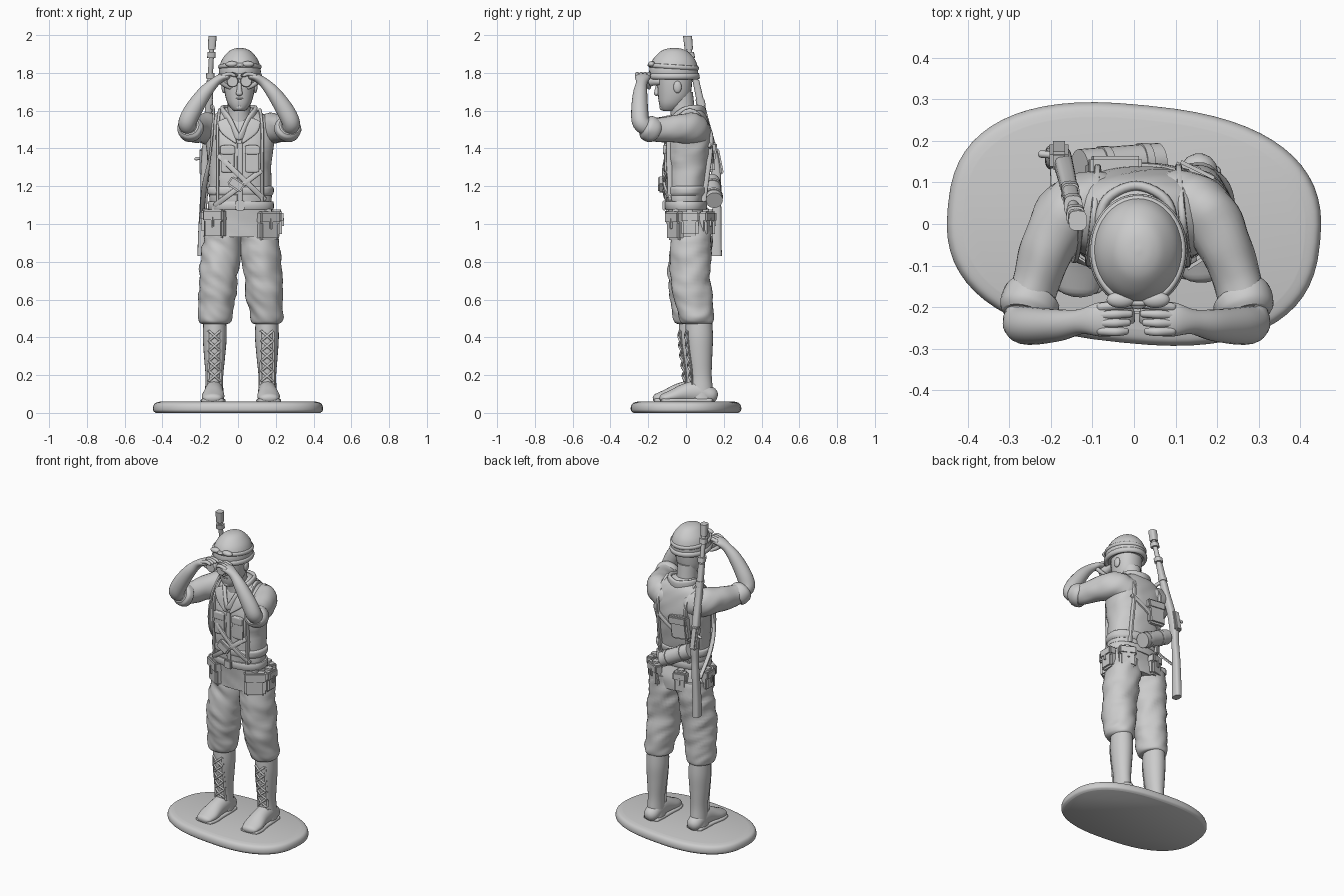
import bpy, bmesh, math
from mathutils import Vector, Matrix, noise

CX = 0.015  # centre line of the lower body


def finish(name, bm, sharp=0.8):
    bmesh.ops.recalc_face_normals(bm, faces=bm.faces)
    for f in bm.faces:
        f.smooth = True
    for e in bm.edges:
        e.smooth = e.calc_face_angle(0) < sharp
    me = bpy.data.meshes.new(name)
    bm.to_mesh(me)
    bm.free()
    ob = bpy.data.objects.new(name, me)
    bpy.context.collection.objects.link(ob)
    return ob


def catmull(pts, sub, closed):
    n, out = len(pts), []
    get = lambda i: pts[i % n] if closed else pts[max(0, min(n - 1, i))]
    for i in range(n if closed else n - 1):
        a, b, c, d = get(i - 1), get(i), get(i + 1), get(i + 2)
        for k in range(sub):
            t = k / sub
            out.append([0.5 * (2 * q + (r - p) * t + (2 * p - 5 * q + 4 * r - s) * t * t
                        + (3 * q - p - 3 * r + s) * t ** 3) for p, q, r, s in zip(a, b, c, d)])
    return out if closed else out + [list(pts[-1])]


def tube(name, pts, up=None, n=2.0, seg=24, sub=5, ends=False, fold=0, closed=False):
    """Skin through (x, y, z, ra, rb); up=None keeps the sections horizontal."""
    P = catmull(pts, sub, closed)
    m, rings = len(P), []
    for i, p in enumerate(P):
        lo, hi = (P[i - 1], P[(i + 1) % m]) if closed else (P[max(0, i - 1)], P[min(m - 1, i + 1)])
        t = (Vector(hi[:3]) - Vector(lo[:3])).normalized()
        if up is None:
            a, b = Vector((1, 0, 0)), Vector((0, 1, 0))
        else:
            a = t.cross(Vector(up)).normalized()
            b = a.cross(t)
        rings.append([Vector(p[:3]), a, b, p[3], p[4], t])
    if ends and not closed:
        for at, sg in ((0, -1), (-1, 1)):
            c, a, b, ra, rb, t = rings[at]
            for s in (0.4, 0.75, 0.95):
                k = math.sqrt(1 - s * s)
                r = [c + t * (sg * s * min(ra, rb)), a, b, ra * k, rb * k, t]
                rings.insert(0, r) if sg < 0 else rings.append(r)
    bm, vs = bmesh.new(), []
    for c, a, b, ra, rb, t in rings:
        row = []
        for j in range(seg):
            w = 2 * math.pi * j / seg
            u, v = (math.copysign(abs(f(w)) ** (2 / n), f(w)) for f in (math.cos, math.sin))
            d = a * (u * ra) + b * (v * rb)
            if fold:
                q = c + d
                d *= 1 + fold * noise.noise(Vector((q.x * 11, q.y * 11, q.z * 20 + q.x * 14)))
            row.append(bm.verts.new(c + d))
        vs.append(row)
    for i in range(len(vs) if closed else len(vs) - 1):
        A, B = vs[i], vs[(i + 1) % len(vs)]
        for j in range(seg):
            bm.faces.new((A[j], A[(j + 1) % seg], B[(j + 1) % seg], B[j]))
    if not closed:
        bm.faces.new(vs[0])
        bm.faces.new(vs[-1])
    return finish(name, bm)


def box(name, loc, size, rot=(0, 0, 0), bev=0.012):
    bm = bmesh.new()
    bmesh.ops.create_cube(bm, size=1, matrix=Matrix.Diagonal((*size, 1)))
    bmesh.ops.bevel(bm, geom=bm.edges[:], offset=min(bev, min(size) * 0.4), segments=2, affect='EDGES')
    ob = finish(name, bm)
    ob.location, ob.rotation_euler = loc, rot
    return ob


def ball(name, loc, size):
    bm = bmesh.new()
    bmesh.ops.create_uvsphere(bm, u_segments=20, v_segments=12, radius=1, matrix=Matrix.Diagonal((*size, 1)))
    ob = finish(name, bm)
    ob.location = loc
    return ob


def surf(rings, x, z, side=-1, off=0.0, n=2.3):
    """Point on the front (-1) or back (1) of a stack of sections."""
    R = sorted(rings, key=lambda r: r[2])
    for a, b in zip(R, R[1:]):
        if a[2] <= z <= b[2]:
            t = (z - a[2]) / (b[2] - a[2])
            cx, cy, _, rx, ry = (p + (q - p) * t for p, q in zip(a, b))
            k = min(0.97, abs((x - cx) / rx))
            return (x, cy + side * (ry * (1 - k ** n) ** (1 / n) + off), z)


# moulded base
base = tube("base", [(0, 0, 0, .435, .272), (0, 0, .012, .448, .285), (0, 0, .035, .448, .285),
                     (0, 0, .052, .437, .274), (0, 0, .06, .41, .25)], n=2.5, seg=64)
base.rotation_euler.z = -0.1

# jacket body, belt and waist roll
torso = [(.02, .02, .93, .188, .105), (.02, .02, 1.0, .185, .108), (.015, 0, 1.09, .162, .098),
         (.012, 0, 1.15, .166, .104), (.01, .01, 1.3, .166, .118), (.012, .015, 1.42, .18, .124),
         (.01, .02, 1.52, .182, .104), (.007, .025, 1.58, .13, .08), (.005, .02, 1.62, .06, .05)]
tube("jacket", torso, n=2.3, seg=48, sub=6, fold=.04)
tube("belt", [(.015, 0, 1.075, .168, .105), (.015, 0, 1.08, .174, .111),
              (.015, 0, 1.115, .174, .112), (.014, 0, 1.12, .168, .106)], n=2.3, seg=48, sub=2)
tube("waist_roll", [(.013, .002, 1.15, .165, .104), (.013, .002, 1.165, .175, .113),
                    (.013, .003, 1.19, .175, .114), (.013, .004, 1.2, .165, .106)], n=2.3, seg=48, fold=.03)
box("buckle", (.01, -.115, 1.098), (.05, .02, .055), bev=.006)

# legs, boots and laces; the leg on -x stands a little forward
for s, side in ((-1, "right"), (1, "left")):
    f = -.035 if s < 0 else 0
    X = lambda d: CX + s * d
    tube(side + "_trouser", [(X(.085), .03, 1.0, .1, .1), (X(.1), .03, .9, .104, .108),
         (X(.112), .025 + f * .3, .78, .104, .107), (X(.124), .03 + f * .5, .65, .1, .104),
         (X(.133), .045 + f * .8, .55, .092, .095), (X(.137), .055 + f, .495, .085, .09),
         (X(.137), .058 + f, .475, .075, .08), (X(.137), .06 + f, .47, .055, .06)], seg=36, sub=7, fold=.12)
    boot = [(X(.138), .068 + f, .49, .06, .07), (X(.138), .07 + f, .4, .063, .073), (X(.139), .073 + f, .3, .056, .066),
            (X(.14), .078 + f, .2, .047, .058), (X(.141), .08 + f, .13, .048, .062), (X(.141), .08 + f, .07, .052, .068)]
    tube(side + "_boot", boot)
    foot = [(.141, .125, .095, .046, .045), (.141, .07, .11, .05, .062), (.143, 0, .105, .052, .052),
            (.147, -.07, .088, .06, .036), (.15, -.115, .078, .052, .026)]
    tube(side + "_foot", [(X(d), y + f, z, a, b) for d, y, z, a, b in foot], up=(0, 0, 1), ends=True)
    tube(side + "_sole", [(X(d), y * 1.05 + f, .065, a + .006, .014) for d, y, z, a, b in foot],
         up=(0, 0, 1), n=3, ends=True)
    for i in range(5):
        z0 = .17 + i * .053
        for d in (-1, 1):
            q = [surf(boot, X(.139) + d * k * .028, z0 + (k + 1) * .025, -1, .002, 2) for k in (-1, 0, 1)]
            tube(side + "_lace", [(*p, .0065, .0065) for p in q], up=(0, 1, 0), seg=8, sub=3, ends=True)
    for d in (-.033, .033):
        q = [surf(boot, X(.139) + d, z, -1, 0, 2) for z in (.15, .25, .35, .43)]
        tube(side + "_boot_edge", [(*p, .007, .005) for p in q], up=(0, 1, 0), seg=8, ends=True)

# neck, head, face
tube("neck", [(.005, 0, 1.5, .08, .075), (.005, -.015, 1.58, .062, .066), (.006, -.03, 1.7, .06, .066)])
tube("head", [(.007, -.09, 1.597, .02, .022), (.007, -.087, 1.605, .037, .043), (.007, -.076, 1.635, .06, .066),
              (.007, -.063, 1.68, .075, .085), (.008, -.06, 1.74, .083, .092), (.009, -.06, 1.8, .085, .095)], n=2.2)
tube("nose", [(.007, -.146, 1.75, .01, .008), (.007, -.153, 1.715, .013, .012), (.007, -.155, 1.692, .018, .014)],
     ends=True, seg=16)
for z, w in ((1.664, .024), (1.652, .02)):
    ball("lip", (.007, -.14 + (1.664 - z) * .3, z), (w, .009, .005))
ball("chin", (.007, -.122, 1.618), (.022, .018, .018))
for s in (-1, 1):
    ball("ear", (.008 + s * .083, -.045, 1.725), (.012, .022, .032))

# helmet with rolled rim, band and goggles
tube("helmet", [(.01, -.065, 1.775, .108, .127), (.01, -.065, 1.82, .11, .129), (.01, -.064, 1.87, .095, .112),
                (.01, -.063, 1.91, .063, .076), (.01, -.063, 1.927, .034, .042), (.01, -.063, 1.932, .004, .005)], seg=40)
for nm, z, r, tilt in (("helmet_rim", 1.782, .017, .0), ("helmet_band", 1.832, .012, .008)):
    tube(nm, [(.01 + .106 * math.cos(w), -.065 + .125 * math.sin(w), z - tilt * math.sin(w), r * .75, r)
              for w in (k * math.pi / 8 for k in range(16))], up=(0, 0, 1), closed=True, seg=12)
for s in (-1, 1):
    ball("goggle_lens", (.01 + s * .042, -.182, 1.846), (.034, .02, .016))
ball("goggle_bridge", (.01, -.193, 1.84), (.02, .012, .008))

# collar, lapels and front placket
tube("collar", [(.005, .092, 1.595, .012, .028), (.075, .06, 1.6, .012, .03), (.092, -.005, 1.59, .012, .03),
                (.06, -.065, 1.54, .012, .03), (.006, -.112, 1.46, .01, .018), (-.05, -.065, 1.54, .012, .03),
                (-.082, -.005, 1.59, .012, .03), (-.065, .06, 1.6, .012, .03)], up=(0, 0, 1), n=3, closed=True, seg=16)
for s in (-1, 1):
    q = [surf(torso, .006 + s * d, z, -1, .004) for d, z in ((.085, 1.545), (.065, 1.5), (.02, 1.435))]
    tube("lapel", [(*p, w, .01) for p, w in zip(q, (.03, .034, .008))], up=(0, 1, 0), n=4, ends=True)
    q = [surf(torso, .01 + s * .065, z, -1, .004) for z in (1.41, 1.35, 1.28)]
    tube("breast_pocket", [(*p, .036, .009) for p in q], up=(0, 1, 0), n=6, ends=True)
    tube("pocket_flap", [(*surf(torso, .01 + s * .065, z, -1, .011), .039, .008) for z in (1.41, 1.375)],
         up=(0, 1, 0), n=6, ends=True)
    # webbing over each shoulder
    x = .01 + s * .118
    q = [surf(torso, x, z, -1, .004) for z in (1.12, 1.25, 1.38, 1.5)] + [(x - s * .012, .02, 1.597)]
    q += [surf(torso, x - s * .02, z, 1, .004) for z in (1.5, 1.38, 1.25, 1.12)]
    tube("shoulder_strap", [(*p, .016, .009) for p in q], up=(1, 0, 0), n=3, seg=12).name = "shoulder_strap"
tube("placket", [(*surf(torso, .01, z, -1, .002), .014, .008) for z in (1.43, 1.3, 1.2, 1.12)], up=(0, 1, 0), n=4)

# diagonal straps and belly case
for a, b in (((-.1, 1.36), (.14, 1.13)), ((.12, 1.28), (-.12, 1.1))):
    q = [surf(torso, a[0] + (b[0] - a[0]) * k / 4, a[1] + (b[1] - a[1]) * k / 4, -1, .012) for k in range(5)]
    tube("cross_strap", [(*p, .014, .008) for p in q], up=(0, 1, 0), n=4, seg=12, ends=True)
box("belly_case", (-.01, -.13, 1.21), (.085, .035, .055), (0, .6, 0), .008)
q = [surf(torso, .125 - .15 * k, 1.42 - .1 * k, 1, .006) for k in (0, .5, 1, 1.5)]
tube("back_strap", [(*p, .014, .008) for p in q], up=(0, 1, 0), n=4, seg=12)


# belt pouches placed round the hips
def pouch(ang, w, h, z, d=.05):
    w0 = math.radians(ang)
    c = Vector((.02 + .187 * math.cos(w0), .02 + .11 * math.sin(w0), z))
    nrm = Vector((math.cos(w0) / .187, math.sin(w0) / .11, 0)).normalized()
    rz = math.atan2(nrm.y, nrm.x) + math.pi / 2
    box("pouch", c, (w, d, h), (0, 0, rz))
    box("pouch_flap", c + nrm * .008 + Vector((0, 0, h * .3)), (w * 1.06, d, h * .42), (0, 0, rz), .008)
    box("pouch_tab", c + nrm * (d / 2 + .006) + Vector((0, 0, h * .08)), (.018, .01, h * .4), (0, 0, rz), .004)
    tube("pouch_loop", [(*(c + Vector((0, 0, h * k))), .02, .018) for k in (.3, .6)], n=4, seg=12)


for args in ((222, .12, .15, 1.0), (318, .12, .15, .99), (0, .09, .13, 1.0), (50, .1, .13, 1.0),
             (180, .08, .12, 1.01), (112, .08, .13, 1.0)):
    pouch(*args)

# arms raised to the face, rolled sleeves, hands
for s, side in ((-1, "right"), (1, "left")):
    M = lambda L: [(.006 + s * p[0], *p[1:]) for p in L]
    tube(side + "_sleeve", M([(.1, .06, 1.49, .07, .08), (.165, .03, 1.505, .075, .082), (.21, -.05, 1.505, .065, .075),
         (.24, -.13, 1.5, .058, .066), (.258, -.19, 1.505, .058, .06)]), up=(0, 0, 1), fold=.1, sub=6, ends=True)
    tube(side + "_rolled_cuff", M([(.246, -.165, 1.49, .064, .06), (.253, -.178, 1.497, .072, .068),
         (.262, -.205, 1.512, .07, .066), (.266, -.22, 1.52, .056, .054)]), up=(0, 0, 1), fold=.06)
    tube(side + "_forearm", M([(.262, -.2, 1.51, .045, .045), (.275, -.238, 1.535, .047, .046),
         (.245, -.245, 1.6, .047, .045), (.185, -.243, 1.69, .038, .038), (.135, -.235, 1.745, .027, .03),
         (.095, -.23, 1.773, .022, .04), (.065, -.228, 1.78, .017, .042)]), up=(0, 1, 0), ends=True)
    for i in range(4):
        tube(side + "_finger", M([(.085, -.2 - .019 * i, 1.784, .012, .011), (.05, -.196 - .021 * i, 1.795, .011, .011),
             (.012 + .005 * i, -.195 - .021 * i, 1.787, .009, .009)]), up=(0, 1, 0), seg=10, ends=True)
    tube(side + "_thumb", M([(.1, -.215, 1.755, .014, .014), (.075, -.205, 1.735, .012, .012),
         (.05, -.195, 1.722, .01, .01)]), up=(0, 1, 0), seg=10, ends=True)
    # binocular barrel
    tube("binocular_barrel", [(.007 + s * .036, y, 1.755, r, r) for y, r in
         ((-.14, .02), (-.17, .022), (-.2, .03), (-.235, .031), (-.237, .024), (-.228, .022))],
         up=(0, 0, 1), sub=2)
box("binocular_bridge", (.007, -.19, 1.758), (.05, .05, .02), bev=.005)

# bedroll, back pack and flask
tube("bedroll", [(-.13, .135, 1.225, .045, .045), (.06, .15, 1.125, .045, .045)], up=(0, 0, 1), ends=False)
for k in (.25, .75):
    x, y, z = -.13 + .19 * k, .135 + .015 * k, 1.225 - .1 * k
    tube("bedroll_strap", [(x, y, z, .049, .049), (x + .018, y, z - .009, .049, .049)], up=(0, 0, 1))
box("back_pack", (-.05, .13, 1.355), (.12, .05, .15), (-.03, .1, 0))
box("back_pack_flap", (-.045, .137, 1.4), (.126, .052, .055), (-.03, .1, 0), .008)

# slung rifle: stock, fore-end, barrel and fittings
tube("rifle_stock", [(-.192, .16, .83, .022, .03), (-.19, .16, .93, .022, .028), (-.184, .163, 1.08, .02, .024),
     (-.178, .163, 1.18, .02, .02), (-.174, .158, 1.28, .023, .026), (-.168, .138, 1.4, .022, .024),
     (-.157, .092, 1.58, .02, .021), (-.148, .052, 1.76, .018, .018)], n=3)
tube("rifle_barrel", [(-.15, .06, 1.72, .014, .015), (-.138, .012, 1.94, .013, .014)])
tube("rifle_muzzle", [(-.139, .015, 1.925, .02, .022), (-.135, .008, 1.995, .022, .024)], n=3)
for x, y, z in ((-.154, .08, 1.63), (-.147, .05, 1.77), (-.141, .024, 1.88)):
    tube("rifle_band", [(x, y, z, .022, .024), (x + .001, y - .006, z + .03, .022, .024)], n=3)
box("rifle_receiver", (-.18, .165, 1.33), (.045, .045, .14), (.2, 0, 0), .008)
tube("rifle_bolt", [(-.19, .165, 1.35, .008, .008), (-.222, .168, 1.345, .009, .009)], up=(0, 0, 1), seg=10, ends=True)
tube("rifle_sling", [(-.165, .1, 1.62, .01, .006), (-.13, .04, 1.61, .014, .007), (-.135, -.06, 1.5, .014, .007),
     (-.15, -.075, 1.35, .014, .007), (-.178, .0, 1.2, .007, .014), (-.19, .13, 1.06, .007, .012)],
     up=(1, 0, 0), n=3, seg=12)
